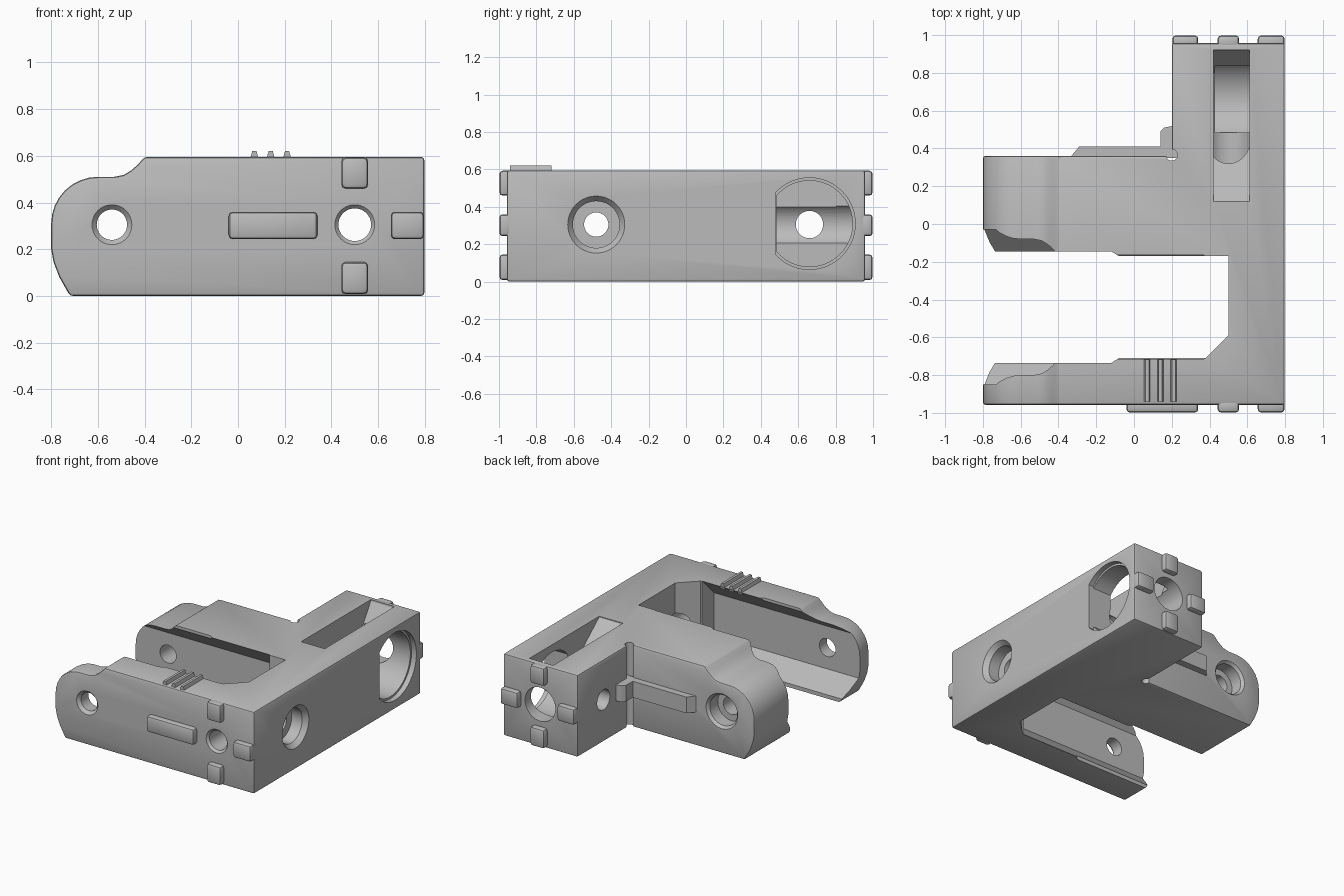
import bpy, bmesh, math
from mathutils import Vector

cube = bpy.data.objects.get("Cube")
if cube:
    bpy.data.objects.remove(cube, do_unlink=True)

grey = bpy.data.materials.new("plain grey")
grey.use_nodes = True
grey.diffuse_color = (0.5, 0.5, 0.5, 1)
grey.node_tree.nodes["Principled BSDF"].inputs["Base Color"].default_value = (0.5, 0.5, 0.5, 1)


def place(axis, p, q, t):
    """Point from two in-plane coordinates and the position along an axis."""
    return {"x": Vector((t, p, q)), "y": Vector((p, t, q)), "z": Vector((p, q, t))}[axis]


def loft(name, axis, ring_a, a, ring_b, b):
    """Closed solid between two matching outlines."""
    bm = bmesh.new()
    low = [bm.verts.new(place(axis, p, q, a)) for p, q in ring_a]
    high = [bm.verts.new(place(axis, p, q, b)) for p, q in ring_b]
    bm.faces.new(low[::-1])
    bm.faces.new(high)
    n = len(low)
    for i in range(n):
        j = (i + 1) % n
        bm.faces.new((low[i], low[j], high[j], high[i]))
    bmesh.ops.recalc_face_normals(bm, faces=bm.faces)
    mesh = bpy.data.meshes.new(name)
    bm.to_mesh(mesh)
    bm.free()
    mesh.materials.append(grey)
    ob = bpy.data.objects.new(name, mesh)
    bpy.context.collection.objects.link(ob)
    return ob


def prism(name, axis, pts, a, b):
    return loft(name, axis, pts, a, pts, b)


def circle(p, q, r, n=48):
    return [(p + r * math.cos(2 * math.pi * i / n), q + r * math.sin(2 * math.pi * i / n))
            for i in range(n)]


def box(name, x0, x1, y0, y1, z0, z1):
    return prism(name, "z", [(x0, y0), (x1, y0), (x1, y1), (x0, y1)], z0, z1)


def activate(ob):
    bpy.ops.object.select_all(action="DESELECT")
    ob.select_set(True)
    bpy.context.view_layer.objects.active = ob


def bevel(ob, width, segments=2):
    activate(ob)
    mod = ob.modifiers.new("bevel", "BEVEL")
    mod.width, mod.segments = width, segments
    mod.limit_method, mod.angle_limit = "ANGLE", math.radians(40)
    bpy.ops.object.modifier_apply(modifier=mod.name)


def cut(ob, cutter):
    cutter.hide_render = True
    activate(ob)
    mod = ob.modifiers.new("cut", "BOOLEAN")
    mod.operation, mod.solver, mod.object = "DIFFERENCE", "EXACT", cutter
    bpy.ops.object.modifier_apply(modifier=mod.name)
    bpy.data.objects.remove(cutter, do_unlink=True)


def bore(axis, p, q, r, a, b, r_end=None):
    cut(body, loft("cutter", axis, circle(p, q, r), a, circle(p, q, r_end or r), b))


TOP, MID, GAP = 0.595, 0.305, -0.44

# Side outline with the rounded arm end
outline = [(-0.72, 0), (0.798, 0), (0.798, TOP), (-0.4, TOP),
           (-0.43, 0.562), (-0.458, 0.537), (-0.49, 0.518), (-0.53, 0.51)]
outline += [(-0.6 + 0.2 * math.cos(t), 0.31 + 0.2 * math.sin(t))
            for t in [math.pi / 2 * (1 + i / 8) for i in range(9)]]
outline += [(-0.8, 0.2), (-0.79, 0.145), (-0.765, 0.08)]
body = prism("bracket_body", "y", outline, -0.957, 0.957)

# Rear corner removed, leaving the end block, then softened edges
cut(body, box("cutter", -1, 0.2, 0.36, 1.2, -0.2, 0.8))
bevel(body, 0.013)

# Gap between the two arms
gap = [(-0.9, -0.735), (-0.12, -0.735), (-0.08, -0.71), (0.38, -0.71), (0.5, -0.59),
       (0.5, -0.17), (-0.08, -0.17), (-0.12, -0.145), (-0.9, -0.145)]
cut(body, prism("cutter", "z", gap, -0.2, 0.8))

# Channel with sloped lips along the inner sides of the arms
half = [(0.26, -0.01), (0.41, 0.15), (0.41, 0.46), (0.26, 0.61)]
channel = [(GAP + w, z) for w, z in half] + [(GAP - w, z) for w, z in reversed(half)]
cut(body, prism("cutter", "x", channel, -0.9, 0.37))

# Large round pocket with one flat side
for r, flat, depth in ((0.245, 0.48, 0.76), (0.23, 0.485, 0.43)):
    ring = [(y, z) for y, z in circle(0.66, 0.31, r, 64) if y > flat]
    rise = math.sqrt(r * r - (0.66 - flat) ** 2)
    # keep the outline ordered around the circle, closed by the flat
    ring.sort(key=lambda v: math.atan2(v[1] - 0.31, v[0] - 0.66))
    ring = [(flat, 0.31 - rise)] + ring + [(flat, 0.31 + rise)]
    cut(body, prism("cutter", "x", ring, depth, 0.9))

# Sloped slot in the top of the block
slot = [(0.12, 0.7), (0.12, TOP - 0.005), (0.5, 0.28), (0.8, 0.4), (0.92, TOP - 0.01), (0.92, 0.7)]
cut(body, prism("cutter", "x", slot, 0.422, 0.612))

# Holes running front to back
bore("y", 0.5, MID, 0.07, -1.1, 0.6)
bore("y", 0.5, MID, 0.122, 0.3, 1.1)
bore("y", -0.54, MID, 0.065, -1.1, 0.5)
bore("y", -0.54, MID, 0.11, 0.25, 0.5)
bore("y", -0.54, MID, 0.105, 0.335, 0.37, 0.135)
for x in (-0.54, 0.5):
    bore("y", x, MID, 0.09, -0.962, -0.93, 0.06)

# Holes running side to side
bore("x", -0.48, MID, 0.065, 0.3, 0.9)
bore("x", -0.48, MID, 0.125, 0.68, 0.9)
bore("x", -0.48, MID, 0.118, 0.755, 0.805, 0.158)
bore("x", 0.66, MID, 0.073, 0.1, 0.6)

# Relief at the inner corner
bore("z", 0.2, 0.365, 0.03, -0.2, 0.8)
parts = [body]

# Locating tabs around the end holes
spots = {"top": (0.443, 0.557, 0.46, 0.593), "bottom": (0.443, 0.557, 0.008, 0.145),
         "outer": (0.655, 0.797, 0.243, 0.36), "inner": (0.203, 0.34, 0.243, 0.36)}
for end, side in (("front", -1), ("rear", 1)):
    for label, (x0, x1, z0, z1) in spots.items():
        if end == "front" and label == "inner":
            x0 = -0.04
        y0, y1 = sorted((side * 0.93, side * 0.998))
        tab = box(f"{end}_{label}_tab", x0, x1, y0, y1, z0, z1)
        bevel(tab, 0.018)
        parts.append(tab)

# Rib on the back of the middle arm, with its corner block
rib = prism("rear_rib", "z", [(-0.34, 0.35), (0.23, 0.35), (0.23, 0.41), (-0.29, 0.41)], 0.243, 0.36)
corner = prism("rib_corner_block", "z",
               [(0.14, 0.35), (0.23, 0.35), (0.23, 0.525), (0.16, 0.51), (0.14, 0.49)], 0.243, 0.36)
parts += [rib, corner]

# Grip ridges on top of the front arm
for i in range(3):
    x = 0.07 + 0.07 * i
    parts.append(prism(f"grip_ridge_{i + 1}", "y",
                       [(x - 0.02, 0.58), (x + 0.02, 0.58), (x + 0.009, 0.62), (x - 0.009, 0.62)],
                       -0.94, -0.718))

# Smooth curved walls, crisp edges
for ob in parts:
    activate(ob)
    bpy.ops.object.shade_smooth_by_angle(angle=math.radians(30))
